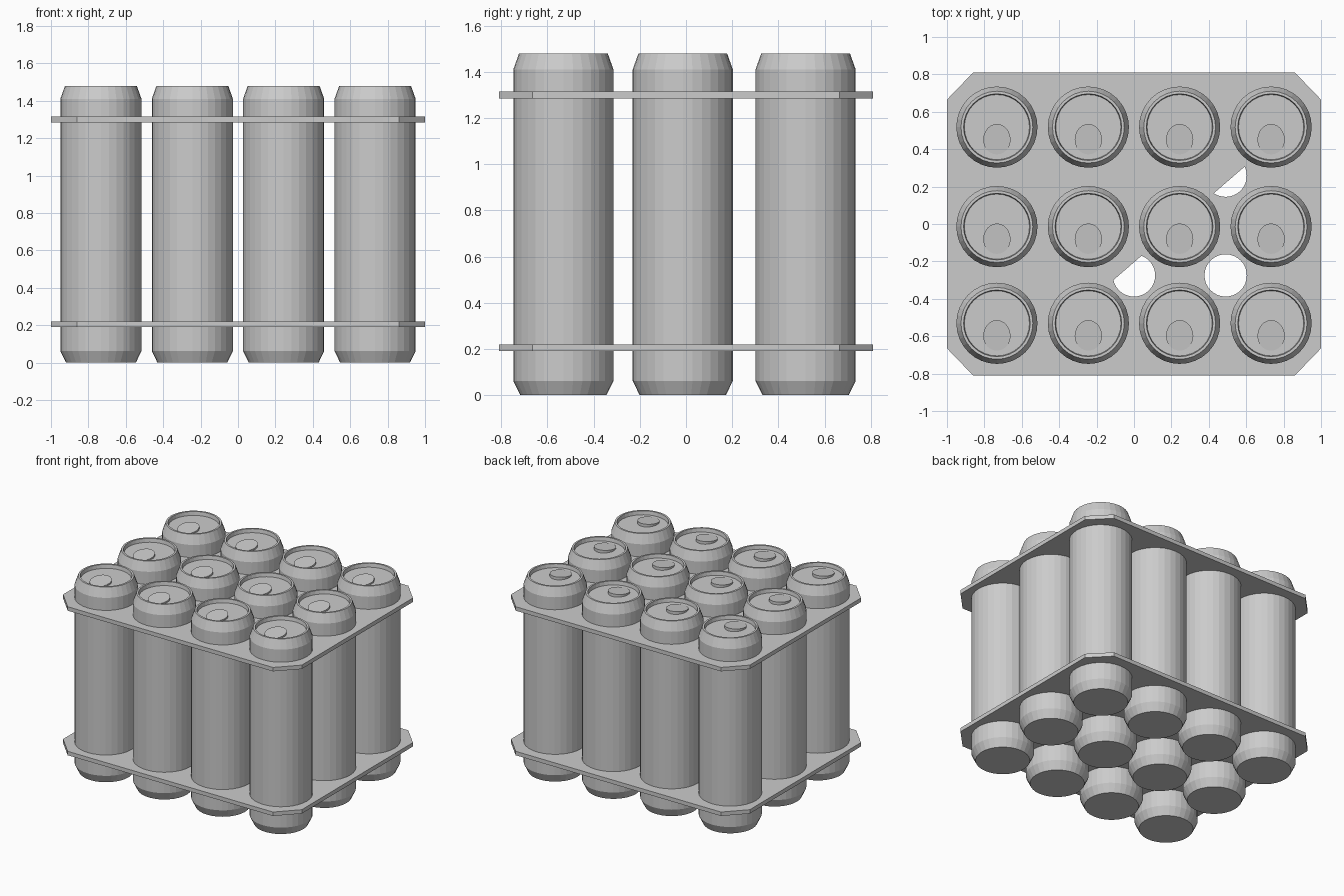
import bpy, bmesh
from math import cos, sin, pi
from mathutils import Vector

cube = bpy.data.objects.get("Cube")
if cube:
    bpy.data.objects.remove(cube, do_unlink=True)

grey = bpy.data.materials.new("plain grey")
grey.use_nodes = True
GREY = (0.6, 0.6, 0.6, 1)
grey.diffuse_color = GREY
grey.node_tree.nodes["Principled BSDF"].inputs["Base Color"].default_value = GREY

CAN_X = (-0.733, -0.244, 0.244, 0.733)
CAN_Y = (-0.531, -0.014, 0.518)
HOLE_X = (-0.49, 0, 0.49)
HOLE_Y = (-0.275, 0.258)
HOLE_R = 0.113
PLATE_Z = (0.19, 1.285)
THICK = 0.03
SIDES = 32


def finish(bm, name):
    """Turn a bmesh into a mesh with the shared material."""
    bmesh.ops.recalc_face_normals(bm, faces=bm.faces)
    mesh = bpy.data.meshes.new(name)
    bm.to_mesh(mesh)
    bm.free()
    mesh.materials.append(grey)
    return mesh


def place(mesh, name, loc):
    ob = bpy.data.objects.new(name, mesh)
    ob.location = loc
    bpy.context.collection.objects.link(ob)
    return ob


def ring(bm, points):
    """Closed loop of edges through the points."""
    vs = [bm.verts.new(p) for p in points]
    return [bm.edges.new((a, b)) for a, b in zip(vs, vs[1:] + vs[:1])]


def circle(x, y, r, n=SIDES):
    return [(x + r * cos(2 * pi * i / n), y + r * sin(2 * pi * i / n), 0) for i in range(n)]


def thicken(bm, height):
    """Extrude all flat faces upward into a solid."""
    ext = bmesh.ops.extrude_face_region(bm, geom=bm.faces[:], use_keep_orig=True)
    moved = [v for v in ext["geom"] if isinstance(v, bmesh.types.BMVert)]
    bmesh.ops.translate(bm, verts=moved, vec=(0, 0, height))


# Can body: bevelled cylinder with a raised rim and sunken lid
def can_mesh():
    profile = [(0, 0), (0.187, 0), (0.217, 0.062), (0.217, 1.41),
               (0.192, 1.48), (0.178, 1.48), (0.174, 1.452), (0, 1.452)]
    bm = bmesh.new()
    vs = [bm.verts.new((r, 0, z)) for r, z in profile]
    edges = [bm.edges.new(pair) for pair in zip(vs, vs[1:])]
    bmesh.ops.spin(bm, geom=vs + edges, cent=(0, 0, 0), axis=(0, 0, 1),
                   angle=2 * pi, steps=SIDES, use_merge=True)
    bmesh.ops.remove_doubles(bm, verts=bm.verts, dist=0.0005)
    return finish(bm, "can")


# Pull tab: rounded plate whose back end rises from the lid
def tab_mesh():
    bm = bmesh.new()
    outline = []
    for x, y, _ in circle(0, 0, 1, 24):
        flat = 0.078 if y < 0 else 0.085
        outline.append((0.073 * x, -0.068 + flat * y, 0))
    bm.faces.new([bm.verts.new(p) for p in outline])
    thicken(bm, 0.004)
    for v in bm.verts:
        if v.co.z > 0.001:
            v.co.z += 0.11 * (v.co.y + 0.146)
    return finish(bm, "pull_tab")


# Carrier plate: chamfered rectangle pierced by six round holes
def plate_mesh():
    corners = [(0.86, 0.81), (1, 0.665)]
    outline = []
    for sx, sy in ((1, 1), (1, -1), (-1, -1), (-1, 1)):
        pts = corners if sx * sy > 0 else corners[::-1]
        outline += [(sx * x, sy * y, 0) for x, y in pts]
    bm = bmesh.new()
    edges = ring(bm, outline)
    for x in HOLE_X:
        for y in HOLE_Y:
            edges += ring(bm, circle(x, y, HOLE_R))
    bmesh.ops.triangle_fill(bm, edges=edges, use_beauty=True, normal=(0, 0, 1))
    thicken(bm, THICK)
    bmesh.ops.dissolve_limit(bm, angle_limit=0.01, verts=bm.verts, edges=bm.edges)
    bmesh.ops.triangulate(bm, faces=bm.faces)
    return finish(bm, "carrier_plate")


# Hole plugs: flush discs, kept only on one side of a diagonal cut
def plug_mesh():
    start, end = Vector((-0.7, -0.81, 0)), Vector((1, 0.66, 0))
    along = end - start
    bm = bmesh.new()
    for x in HOLE_X:
        for y in HOLE_Y:
            bm.faces.new([bm.verts.new(p) for p in circle(x, y, HOLE_R)])
    bmesh.ops.bisect_plane(bm, geom=bm.verts[:] + bm.edges[:] + bm.faces[:],
                           plane_co=start, plane_no=(along.y, -along.x, 0),
                           clear_outer=True)
    thicken(bm, THICK)
    return finish(bm, "hole_plugs")


can, tab = can_mesh(), tab_mesh()
for y in CAN_Y:
    for x in CAN_X:
        place(can, "can", (x, y, 0))
        place(tab, "pull_tab", (x, y, 1.452))

plate, plugs = plate_mesh(), plug_mesh()
for level, z in zip(("lower", "upper"), PLATE_Z):
    place(plate, level + "_carrier_plate", (0, 0, z))
    place(plugs, level + "_hole_plugs", (0, 0, z))
